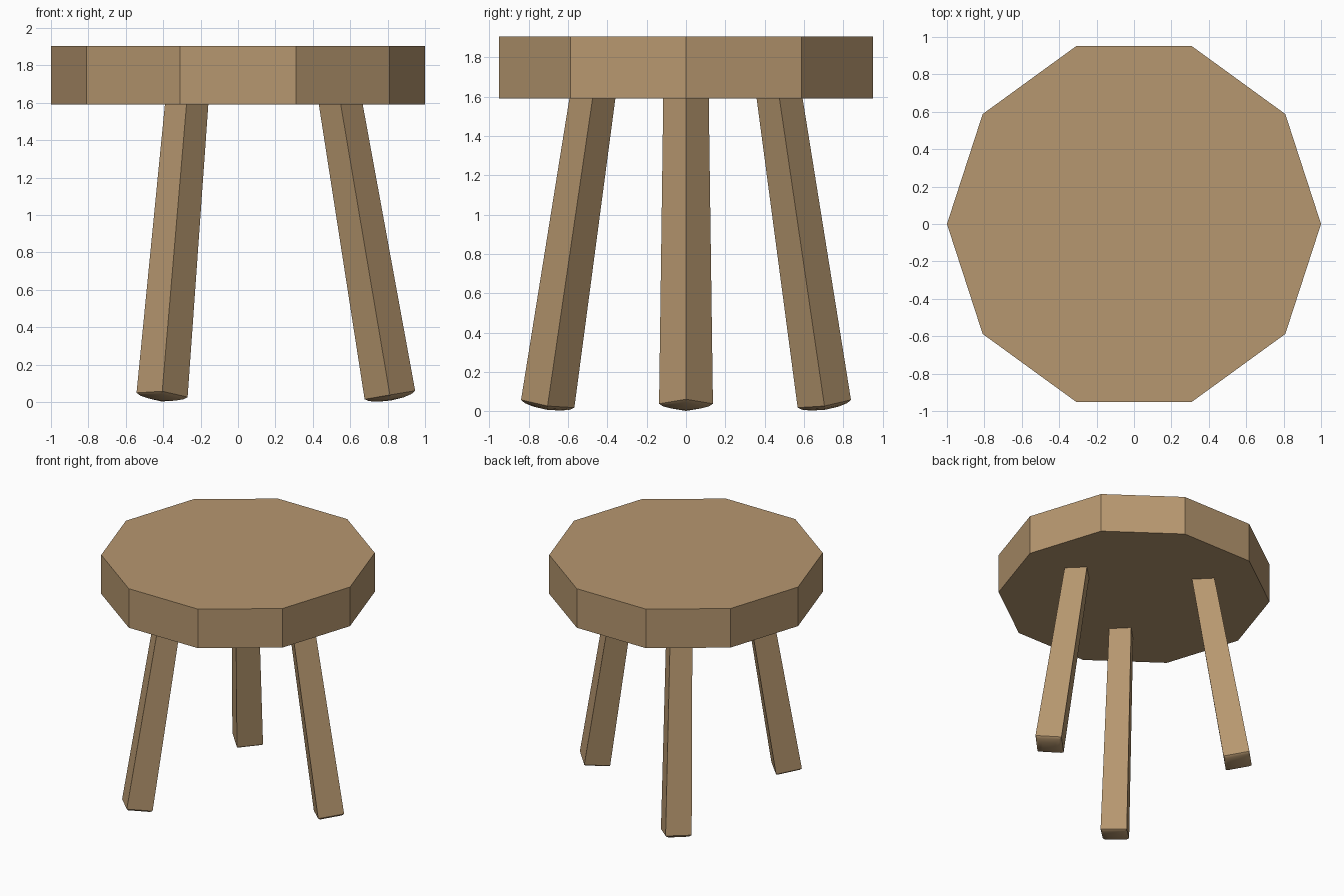
import bpy, bmesh
from math import cos, sin, pi, radians
from mathutils import Vector

if "Cube" in bpy.data.objects:
    bpy.data.objects.remove(bpy.data.objects["Cube"])

wood = bpy.data.materials.new("wood")
wood.diffuse_color = (0.47, 0.31, 0.16, 1)
wood.use_nodes = True
wood.node_tree.nodes["Principled BSDF"].inputs["Base Color"].default_value = wood.diffuse_color


def finish(bm, name):
    bmesh.ops.recalc_face_normals(bm, faces=bm.faces)
    mesh = bpy.data.meshes.new(name)
    bm.to_mesh(mesh)
    bm.free()
    mesh.materials.append(wood)
    obj = bpy.data.objects.new(name, mesh)
    bpy.context.collection.objects.link(obj)
    return obj


def make_leg(name, angle):
    # splayed, tapered square leg with a shallow domed foot
    out = Vector((cos(angle), sin(angle), 0))
    foot = out * 0.812 + Vector((0, 0, 0.038))
    top = out * 0.541 + Vector((0, 0, 1.64))
    axis = (top - foot).normalized()
    tilt = Vector((0, 0, 1)).rotation_difference(axis)
    bm = bmesh.new()

    def ring(centre, r):
        return [bm.verts.new(centre + tilt @ Vector((r * cos(k * pi / 2), r * sin(k * pi / 2), 0)))
                for k in range(4)]

    rings = [ring(top, 0.115), ring(foot, 0.137),
             ring(foot - axis * 0.014, 0.115), ring(foot - axis * 0.025, 0.07)]
    bm.faces.new(rings[0])
    for a, b in zip(rings, rings[1:]):
        for k in range(4):
            bm.faces.new((a[k], a[(k + 1) % 4], b[(k + 1) % 4], b[k]))
    tip = bm.verts.new(foot - axis * 0.03)
    for k in range(4):
        bm.faces.new((rings[-1][k], rings[-1][(k + 1) % 4], tip))
    obj = finish(bm, name)
    bpy.ops.object.select_all(action='DESELECT')
    obj.select_set(True)
    bpy.context.view_layer.objects.active = obj
    bpy.ops.object.shade_smooth_by_angle(angle=radians(40))


# ten-sided seat
bm = bmesh.new()
base = bm.faces.new([bm.verts.new((cos(k * pi / 5), sin(k * pi / 5), 1.59)) for k in range(10)])
slab = bmesh.ops.extrude_face_region(bm, geom=[base], use_keep_orig=True)
bmesh.ops.translate(bm, vec=(0, 0, 0.315),
                    verts=[g for g in slab["geom"] if isinstance(g, bmesh.types.BMVert)])
finish(bm, "seat")

# three legs spaced evenly
for name, deg in (("right_leg", 0), ("back_left_leg", 120), ("front_left_leg", 240)):
    make_leg(name, radians(deg))
